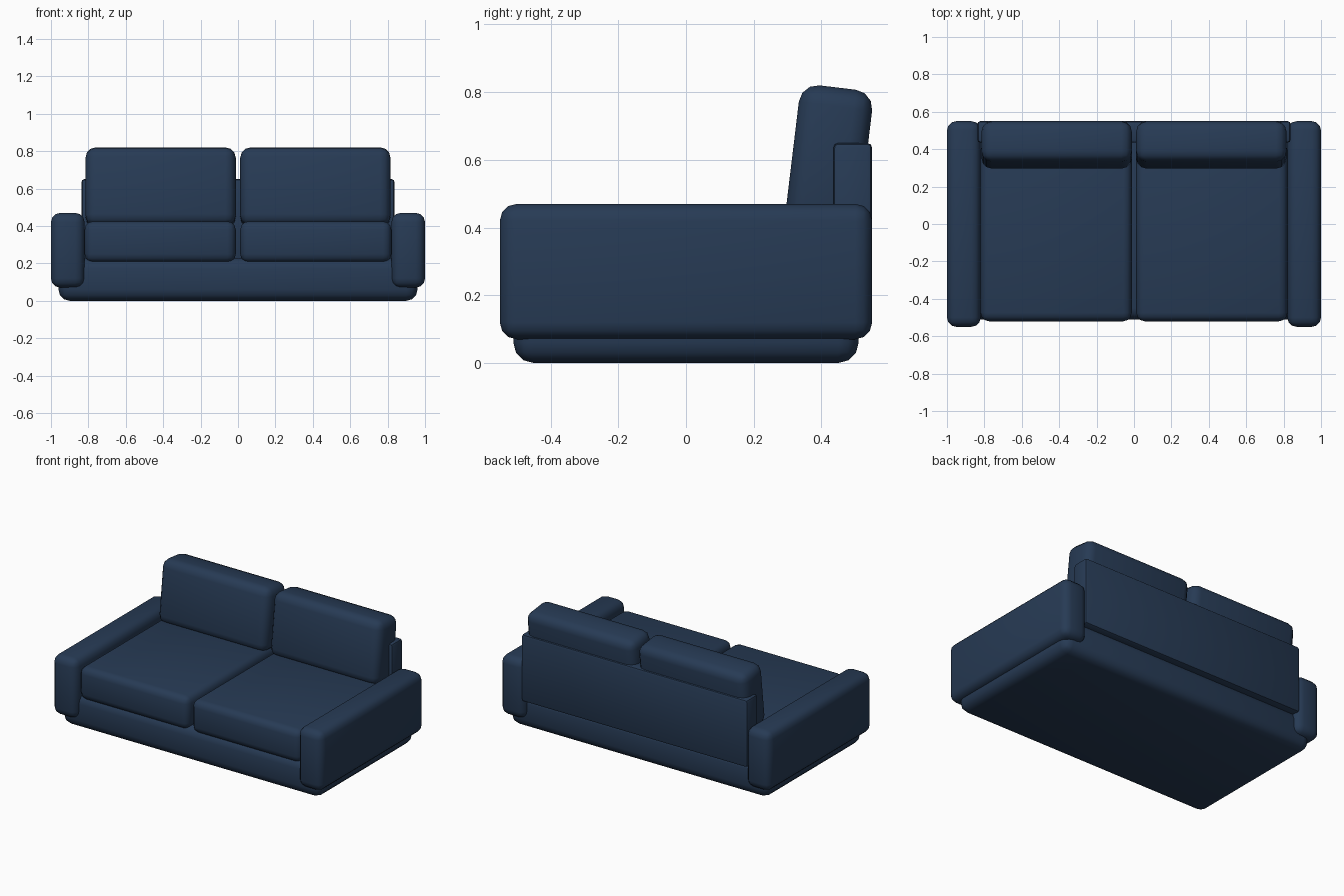
import bpy, math

if "Cube" in bpy.data.objects:
    bpy.data.objects.remove(bpy.data.objects["Cube"])

navy = bpy.data.materials.new("navy fabric")
navy.diffuse_color = (0.02, 0.043, 0.09, 1)
navy.use_nodes = True
navy.node_tree.nodes["Principled BSDF"].inputs["Base Color"].default_value = navy.diffuse_color


def block(name, x, y, z, bevel, segments=3, tilt=0.0):
    """Rounded box spanning the given (min, max) ranges, optionally leaning back."""
    rng = (x, y, z)
    bpy.ops.mesh.primitive_cube_add(size=1, location=[(a + b) / 2 for a, b in rng])
    ob = bpy.context.object
    ob.name = name
    ob.scale = [b - a for a, b in rng]
    bpy.ops.object.transform_apply(location=False, rotation=False, scale=True)
    ob.rotation_euler.x = -tilt
    mod = ob.modifiers.new("round", 'BEVEL')
    mod.width = bevel
    mod.segments = segments
    bpy.ops.object.modifier_apply(modifier=mod.name)
    ob.data.materials.append(navy)
    bpy.ops.object.shade_smooth_by_angle(angle=math.radians(35))
    return ob


# Plinth and back panel
block("base", (-0.96, 0.96), (-0.51, 0.51), (0.0, 0.23), 0.06)
block("back_panel", (-0.837, 0.837), (0.435, 0.55), (0.2, 0.65), 0.015, 2)

# Mirrored arms, seat cushions and leaning back cushions
for side, s in (("left", -1), ("right", 1)):
    def span(a, b):
        return tuple(sorted((s * a, s * b)))
    block(side + "_arm", span(0.82, 1.0), (-0.55, 0.55), (0.07, 0.47), 0.05)
    block(side + "_seat_cushion", span(0.012, 0.82), (-0.52, 0.44), (0.205, 0.425), 0.045)
    block(side + "_back_cushion", span(0.012, 0.815), (0.314, 0.532), (0.395, 0.815),
          0.055, 3, 0.12)
